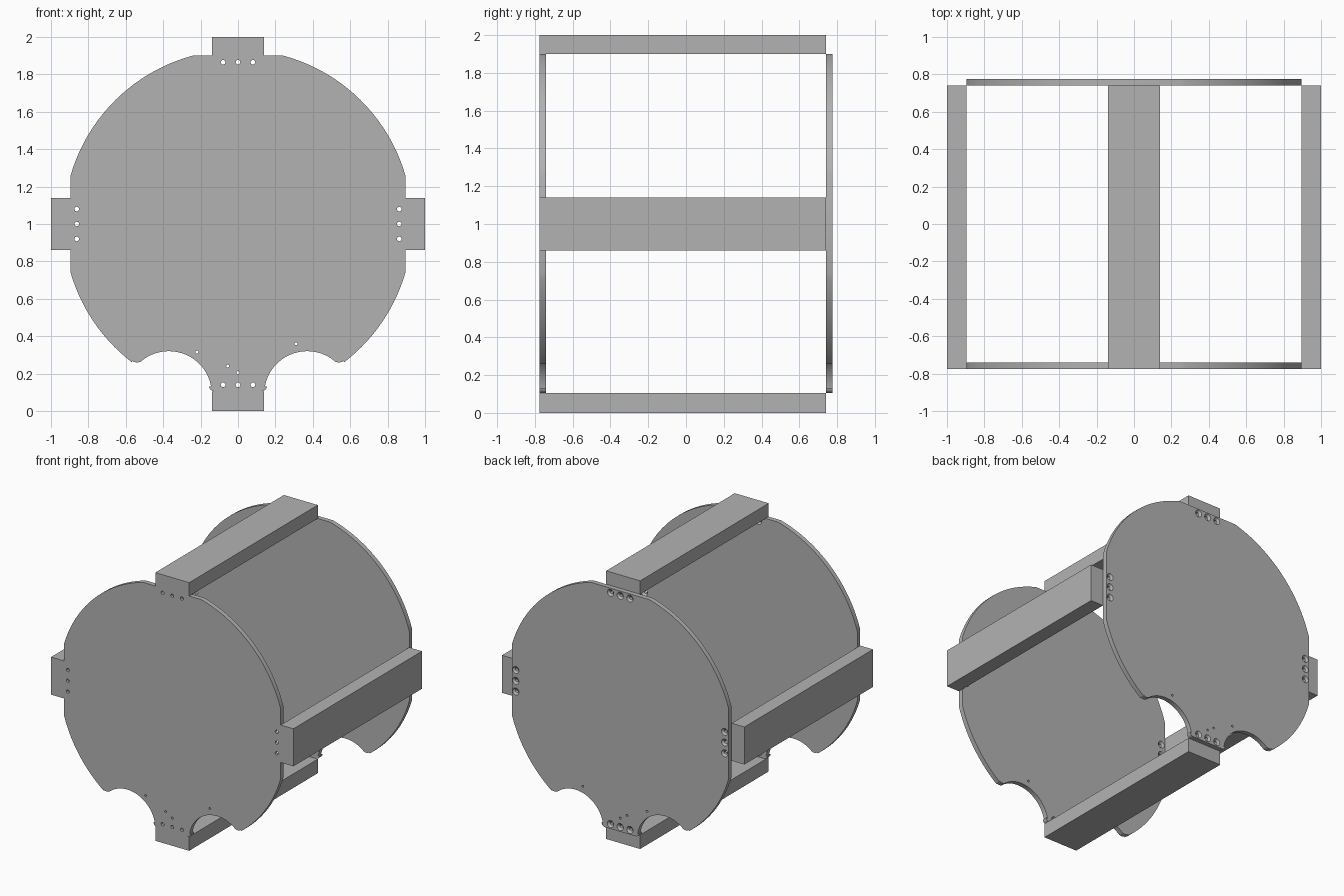
import bpy, bmesh
from math import sin, cos, atan2, radians, degrees, sqrt, pi
from mathutils import Matrix

cube = bpy.data.objects.get("Cube")
if cube:
    bpy.data.objects.remove(cube, do_unlink=True)

grey = bpy.data.materials.new("plain grey")
grey.use_nodes = True
COLOUR = (0.45, 0.45, 0.45, 1)
grey.diffuse_color = COLOUR
grey.node_tree.nodes["Principled BSDF"].inputs["Base Color"].default_value = COLOUR

THICK = 0.035      # plate thickness
Y_END = 0.775      # outer face of each plate
FLAT = 0.895       # flat sides of the plate, where the bars sit
R_PLATE = 0.932


def add_object(name, bm):
    bmesh.ops.recalc_face_normals(bm, faces=bm.faces)
    mesh = bpy.data.meshes.new(name)
    bm.to_mesh(mesh)
    bm.free()
    mesh.materials.append(grey)
    obj = bpy.data.objects.new(name, mesh)
    bpy.context.collection.objects.link(obj)
    return obj


def arc(cx, cz, r, start, end, steps):
    angles = [radians(start + (end - start) * i / steps) for i in range(steps + 1)]
    return [(cx + r * cos(a), cz + r * sin(a)) for a in angles]


def angle_to(a, b):
    return degrees(atan2(b[1] - a[1], b[0] - a[0]))


def half_outline():
    """Right half of the plate, from top to bottom."""
    hub, notch, lobe = (0, 1), (0.37, 0.09), (0.54, 0.305)
    lobe_r, notch_r = 0.045, 0.23
    flat_angle = degrees(atan2(sqrt(R_PLATE**2 - FLAT**2), FLAT))
    top_angle = degrees(atan2(0.9, sqrt(R_PLATE**2 - 0.9**2)))
    lobe_out, lobe_in = angle_to(hub, lobe), angle_to(lobe, notch)
    pts = arc(*hub, R_PLATE, top_angle, flat_angle, 20)
    pts += arc(*hub, R_PLATE, -flat_angle, lobe_out - 0.5, 14)
    pts += arc(*lobe, lobe_r, lobe_out, lobe_in, 10)
    pts += arc(*notch, notch_r, angle_to(notch, lobe), 170, 24)
    pts += arc(0.125, 0.135, 0.03, -5, -90, 6)
    return pts


def plate_body():
    right = half_outline()
    outline = right + [(-x, z) for x, z in reversed(right)]
    bm = bmesh.new()
    face = bm.faces.new([bm.verts.new((x, 0, z)) for x, z in outline])
    grown = bmesh.ops.extrude_face_region(bm, geom=[face])
    verts = [v for v in grown["geom"] if isinstance(v, bmesh.types.BMVert)]
    bmesh.ops.translate(bm, verts=verts, vec=(0, THICK, 0))
    return add_object("front_plate", bm)


def turned_cutter(bm, x, z, profile, sides=16):
    """Closed solid turned about the y axis from (radius, y) pairs."""
    rings = [[bm.verts.new((x + r * cos(2 * pi * i / sides), y,
                            z + r * sin(2 * pi * i / sides)))
              for i in range(sides)] for r, y in profile]
    for a, b in zip(rings, rings[1:]):
        for i in range(sides):
            j = (i + 1) % sides
            bm.faces.new((a[i], a[j], b[j], b[i]))
    bm.faces.new(rings[0])
    bm.faces.new(rings[-1])


def hole_cutter():
    bm = bmesh.new()
    # countersunk screw holes, three beside each bar
    sink = [(0.0125, -0.02), (0.0125, 0.021), (0.0265, THICK), (0.0265, 0.05)]
    for s in (-0.08, 0, 0.08):
        for x, z in ((s, 1.865), (s, 0.14), (0.862, 1 + s), (-0.862, 1 + s)):
            turned_cutter(bm, x, z, sink)
    # small pilot holes
    for x, z in ((-0.22, 0.315), (-0.055, 0.24), (0, 0.205), (0.31, 0.36)):
        turned_cutter(bm, x, z, [(0.008, -0.02), (0.008, 0.05)])
    return add_object("hole_cutter", bm)


# End plates: drill one, then share its shape
front = plate_body()
cutter = hole_cutter()
cutter.hide_render = True
cut = front.modifiers.new("holes", "BOOLEAN")
cut.operation, cut.solver, cut.object = "DIFFERENCE", "EXACT", cutter
drilled = bpy.data.meshes.new_from_object(
    front.evaluated_get(bpy.context.evaluated_depsgraph_get()))
front.modifiers.clear()
front.data = drilled
bpy.data.objects.remove(cutter, do_unlink=True)
bpy.ops.object.select_all(action="DESELECT")
front.select_set(True)
bpy.context.view_layer.objects.active = front
bpy.ops.object.shade_smooth_by_angle(angle=radians(25))
back = front.copy()
back.name = "back_plate"
bpy.context.collection.objects.link(back)
front.location.y = -Y_END
back.location.y = Y_END - THICK


# Lengthwise bars, flush with the front plate and butting the back plate
def bar(name, x0, x1, z0, z1):
    y0, y1 = -Y_END, Y_END - THICK
    bm = bmesh.new()
    bmesh.ops.create_cube(bm, size=1, matrix=Matrix.LocRotScale(
        ((x0 + x1) / 2, (y0 + y1) / 2, (z0 + z1) / 2), None,
        (x1 - x0, y1 - y0, z1 - z0)))
    add_object(name, bm)


HALF = 0.14
bar("top_bar", -HALF, HALF, 1.9, 2)
bar("bottom_bar", -HALF, HALF, 0, 0.105)
bar("left_bar", FLAT, 1, 1 - HALF, 1 + HALF)
bar("right_bar", -1, -FLAT, 1 - HALF, 1 + HALF)
